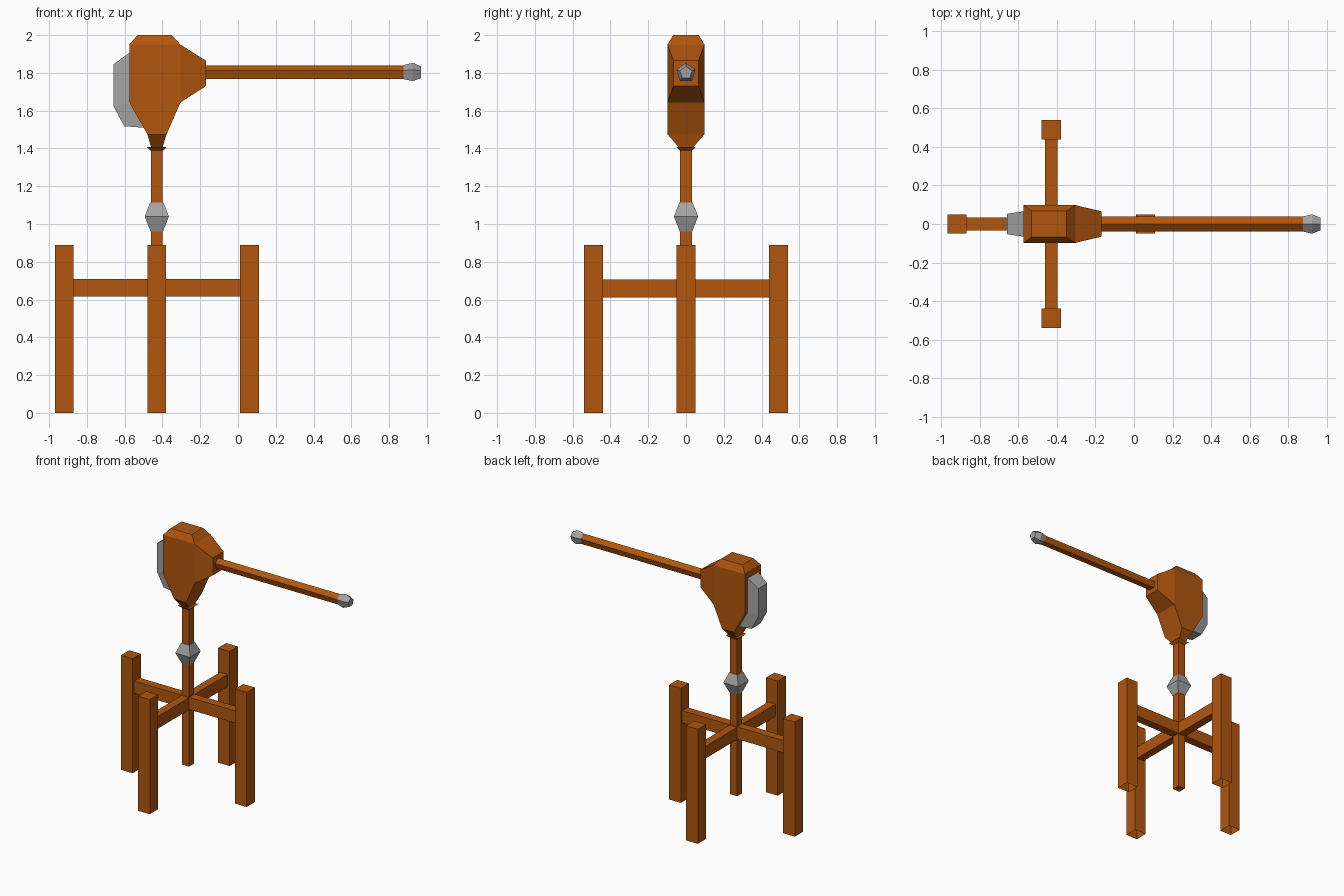
import bpy, bmesh, math

if "Cube" in bpy.data.objects:
    bpy.data.objects.remove(bpy.data.objects["Cube"])

AX = -0.43  # x of the central post


def material(name, rgb):
    m = bpy.data.materials.new(name)
    m.diffuse_color = (*rgb, 1)
    m.use_nodes = True
    m.node_tree.nodes["Principled BSDF"].inputs["Base Color"].default_value = m.diffuse_color
    return m


WOOD = material("orange brown wood", (0.44, 0.093, 0.004))
METAL = material("grey metal", (0.37, 0.37, 0.37))


def rect_z(z, x0, x1, y):
    """Horizontal rectangle ring, mirrored in y."""
    return [(x0, -y, z), (x1, -y, z), (x1, y, z), (x0, y, z)]


def rect_x(x, z0, z1, y):
    """Upright rectangle ring facing x."""
    return [(x, -y, z0), (x, y, z0), (x, y, z1), (x, -y, z1)]


def ngon_x(x, r, z=1.80, n=5):
    """Upright polygon ring facing x, one corner up."""
    angles = [math.pi / 2 + 2 * math.pi * i / n for i in range(n)]
    return [(x, r * math.cos(a), z + r * math.sin(a)) for a in angles]


def square_z(z, h, x=AX, y=0):
    return [(x - h, y - h, z), (x + h, y - h, z), (x + h, y + h, z), (x - h, y + h, z)]


def loft(name, rings, mat, cap_start=True, cap_end=True):
    """Join matching rings of points into one flat-faced solid."""
    bm = bmesh.new()
    loops = [[bm.verts.new(p) for p in ring] for ring in rings]
    n = len(loops[0])
    for a, b in zip(loops, loops[1:]):
        for i in range(n):
            j = (i + 1) % n
            bm.faces.new((a[i], a[j], b[j], b[i]))
    if cap_start:
        bm.faces.new(loops[0][::-1])
    if cap_end:
        bm.faces.new(loops[-1])
    me = bpy.data.meshes.new(name)
    bm.to_mesh(me)
    bm.free()
    me.materials.append(mat)
    ob = bpy.data.objects.new(name, me)
    bpy.context.collection.objects.link(ob)
    return ob


# four legs, open underneath
for name, dx, dy in (("left_leg", -1, 0), ("right_leg", 1, 0),
                     ("front_leg", 0, -1), ("back_leg", 0, 1)):
    x, y = AX + 0.49 * dx, 0.49 * dy
    loft(name, [square_z(0, 0.05, x, y), square_z(0.89, 0.05, x, y)], WOOD, cap_start=False)

# crossed beams between the legs
loft("side_beam", [rect_x(AX - 0.45, 0.615, 0.71, 0.033),
                   rect_x(AX + 0.45, 0.615, 0.71, 0.033)], WOOD)
loft("depth_beam", [rect_z(0.612, AX - 0.032, AX + 0.032, 0.45),
                    rect_z(0.707, AX - 0.032, AX + 0.032, 0.45)], WOOD)

# central post with its square bead and the collar under the head
loft("post", [square_z(0.17, 0.031), square_z(1.41, 0.031)], WOOD)
loft("post_bead", [square_z(0.96, 0.033), square_z(1.04, 0.064), square_z(1.115, 0.035)], METAL)
loft("collar", [square_z(1.388, 0.032), square_z(1.407, 0.052)], WOOD)

# head body
loft("head", [rect_z(1.405, -0.46, -0.40, 0.037),
              rect_z(1.475, -0.48, -0.378, 0.098),
              rect_z(1.643, -0.575, -0.305, 0.098),
              rect_z(1.95, -0.575, -0.305, 0.098),
              rect_z(2.0, -0.532, -0.35, 0.068)], WOOD)

# tapered snout on the right of the head
loft("snout", [rect_x(-0.305, 1.643, 1.95, 0.098),
               rect_x(-0.17, 1.73, 1.865, 0.066)], WOOD, cap_start=False)

# long arm and its knob
loft("arm", [ngon_x(-0.18, 0.04), ngon_x(0.89, 0.04)], WOOD)
loft("arm_knob", [ngon_x(0.877, 0.041), ngon_x(0.925, 0.053), ngon_x(0.97, 0.034)], METAL)

# metal plate wrapped over the back of the head: base outline to outer outline
inner = [(-0.57, 1.91), (-0.57, 1.64), (-0.495, 1.51)]
outer = [(-0.66, 1.845), (-0.66, 1.625), (-0.602, 1.517)]
rings = []
for (xi, zi), (xo, zo) in zip(inner, outer):
    rings.append([(xi, -0.066, zi), (xi, 0.066, zi), (xo, 0.053, zo), (xo, -0.053, zo)])
loft("back_plate", rings, METAL)

# consistent outward normals
for ob in bpy.data.objects:
    bm = bmesh.new()
    bm.from_mesh(ob.data)
    bmesh.ops.recalc_face_normals(bm, faces=bm.faces)
    bm.to_mesh(ob.data)
    bm.free()
